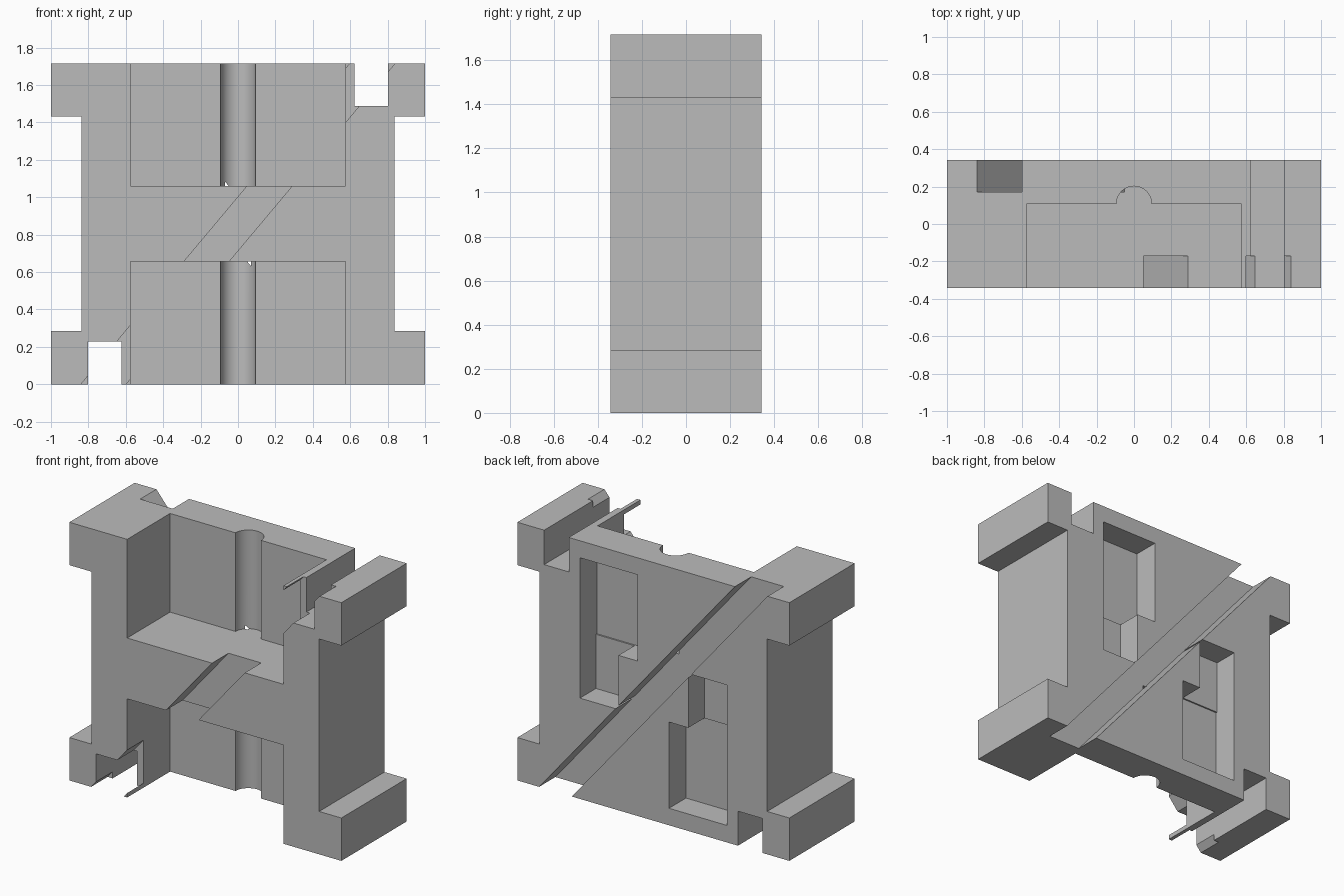
import bpy, bmesh, math
from mathutils import Vector

cube = bpy.data.objects.get("Cube")
if cube:
    bpy.data.objects.remove(cube, do_unlink=True)

H = 1.716      # height
D = 0.343      # half depth
GAP = 0.1      # cutter overshoot

grey = bpy.data.materials.new("matte grey")
grey.use_nodes = True
colour = (0.5, 0.5, 0.5, 1)
grey.diffuse_color = colour
grey.node_tree.nodes["Principled BSDF"].inputs["Base Color"].default_value = colour


def prism(name, outline, lo, hi, axis="y"):
    """Extrude a closed outline (xz for axis y, xy for axis z) from lo to hi."""
    place = (lambda a, b, c: Vector((a, c, b))) if axis == "y" else (lambda a, b, c: Vector((a, b, c)))
    bm = bmesh.new()
    face = bm.faces.new([bm.verts.new(place(a, b, lo)) for a, b in outline])
    new = bmesh.ops.extrude_face_region(bm, geom=[face])["geom"]
    bmesh.ops.translate(bm, vec=place(0, 0, hi - lo),
                        verts=[v for v in new if isinstance(v, bmesh.types.BMVert)])
    bmesh.ops.recalc_face_normals(bm, faces=bm.faces)
    mesh = bpy.data.meshes.new(name)
    bm.to_mesh(mesh)
    bm.free()
    mesh.materials.append(grey)
    obj = bpy.data.objects.new(name, mesh)
    bpy.context.collection.objects.link(obj)
    return obj


def rect(x0, x1, z0, z1):
    return [(x0, z0), (x1, z0), (x1, z1), (x0, z1)]


def turned(outline):
    """Half turn about the centre of the block."""
    return [(-x, H - z) for x, z in outline]


# Block with four corner flanges
half = [(1, 0), (1, 0.285), (0.837, 0.285), (0.837, 1.431), (1, 1.431), (1, H)]
block = prism("bracket_block", half + turned(half), -D, D)
cutters = []

# Front pockets, each with a half-round channel in its rear wall
steps = 32
arc = [(0.094 * math.cos(math.pi * i / steps), 0.108 + 0.094 * math.sin(math.pi * i / steps))
       for i in range(steps + 1)]
pocket = [(-0.575, -D - GAP), (0.575, -D - GAP), (0.575, 0.108)] + arc + [(-0.575, 0.108)]
cutters.append(prism("upper_pocket_cutter", pocket, 1.06, H + GAP, "z"))
cutters.append(prism("lower_pocket_cutter", pocket, -GAP, H - 1.06, "z"))

# Diagonal grooves, crossing between front and back
end = GAP / H
groove = []
for x, z in [(-0.84, 0), (-0.60, 0), (0.84, H), (0.60, H)]:
    shift = -end if z == 0 else end
    groove.append((x + 1.44 * shift, z + H * shift))
cutters.append(prism("front_groove_cutter", groove, -D - GAP, -0.17))
cutters.append(prism("back_groove_cutter", [(-x, z) for x, z in groove], 0.172, D + GAP))

# Square notches and stepped rear recesses, paired by a half turn
notch = rect(0.622, 0.803, 1.487, H + GAP)
recess_wide = rect(0.115, 0.54, 1.03, 1.603)
recess_narrow = rect(0.257, 0.54, 0.67, 1.05)
for side, flip in (("left", lambda o: o), ("right", turned)):
    cutters.append(prism(side + "_notch_cutter", flip(notch), -D - GAP, D + GAP))
    cutters.append(prism(side + "_wide_recess_cutter", flip(recess_wide), 0.165, D + GAP))
    cutters.append(prism(side + "_narrow_recess_cutter", flip(recess_narrow), 0.175, D + GAP))

for cutter in cutters:
    cut = block.modifiers.new(cutter.name, "BOOLEAN")
    cut.operation = "DIFFERENCE"
    cut.solver = "EXACT"
    cut.object = cutter
    cutter.hide_render = True

# Apply the cuts, then remove the cutters
bpy.ops.object.select_all(action="DESELECT")
bpy.context.view_layer.objects.active = block
block.select_set(True)
for cutter in cutters:
    bpy.ops.object.modifier_apply(modifier=cutter.name)
for cutter in cutters:
    bpy.data.objects.remove(cutter, do_unlink=True)
bpy.ops.object.shade_smooth_by_angle(angle=math.radians(30))
